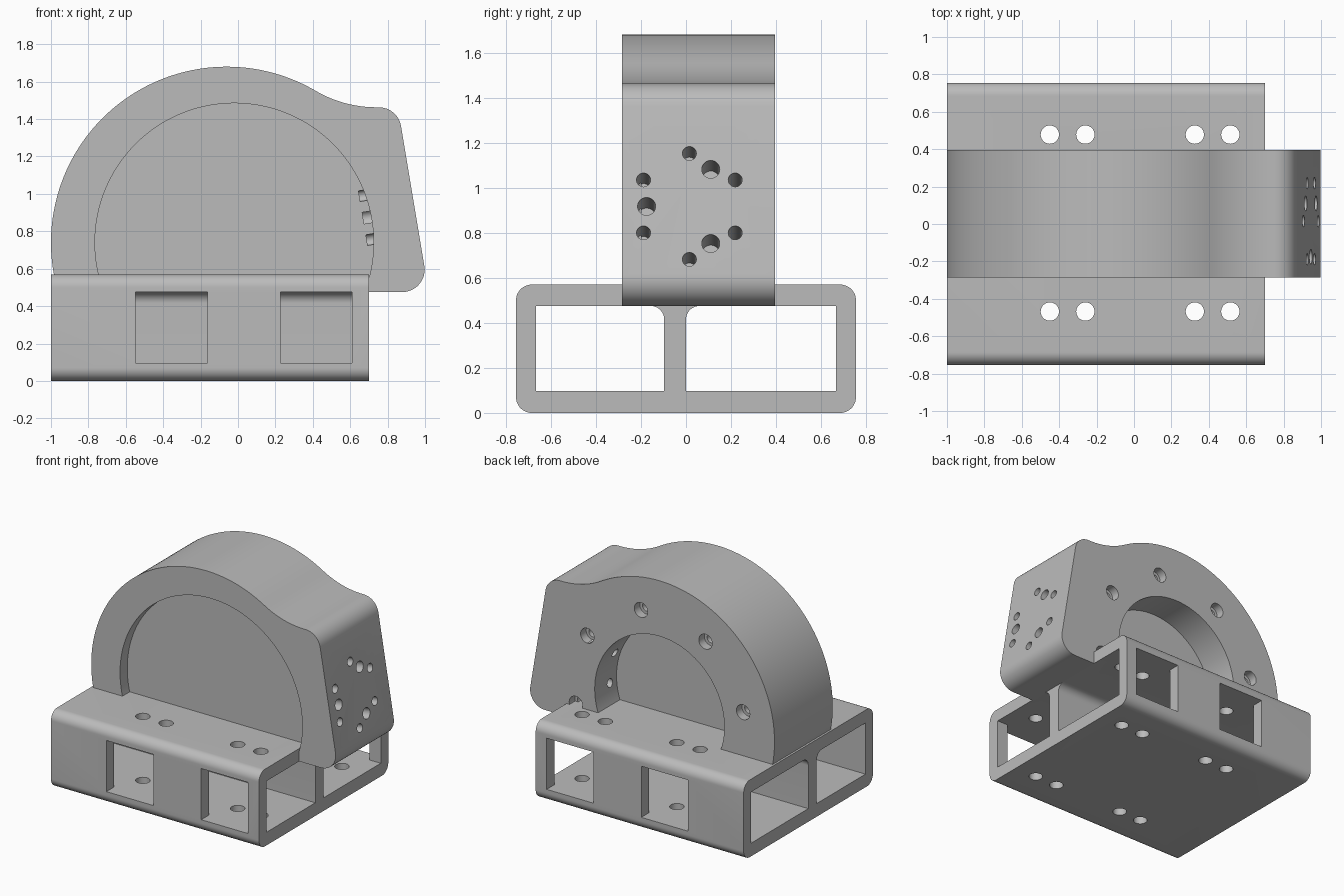
import bpy, bmesh
from math import sin, cos, radians, pi
from mathutils import Matrix, Vector

if "Cube" in bpy.data.objects:
    bpy.data.objects.remove(bpy.data.objects["Cube"])

gray = bpy.data.materials.new("machined gray")
gray.use_nodes = True
gray.diffuse_color = (0.5, 0.5, 0.5, 1)
gray.node_tree.nodes["Principled BSDF"].inputs["Base Color"].default_value = (0.5, 0.5, 0.5, 1)


def add_object(name, bm):
    bmesh.ops.recalc_face_normals(bm, faces=bm.faces)
    mesh = bpy.data.meshes.new(name)
    bm.to_mesh(mesh)
    bm.free()
    mesh.materials.append(gray)
    obj = bpy.data.objects.new(name, mesh)
    bpy.context.collection.objects.link(obj)
    return obj


def arc(cx, cy, r, start, end, steps=12):
    angles = [radians(start + (end - start) * i / steps) for i in range(steps + 1)]
    return [(cx + r * cos(a), cy + r * sin(a)) for a in angles]


def prism(name, points, axis, low, high):
    """Extrude a profile along X (points are y, z) or along Y (points are x, z)."""
    bm = bmesh.new()
    place = (lambda a, b: (low, a, b)) if axis == "X" else (lambda a, b: (a, low, b))
    face = bm.faces.new([bm.verts.new(place(a, b)) for a, b in points])
    grown = bmesh.ops.extrude_face_region(bm, geom=[face])["geom"]
    move = Vector((high - low, 0, 0)) if axis == "X" else Vector((0, high - low, 0))
    bmesh.ops.translate(bm, vec=move, verts=[g for g in grown if isinstance(g, bmesh.types.BMVert)])
    return add_object(name, bm)


def box(name, x0, x1, y0, y1, z0, z1):
    return prism(name, [(x0, z0), (x1, z0), (x1, z1), (x0, z1)], "Y", y0, y1)


def cylinder(name, start, end, r, segments=28):
    start, end = Vector(start), Vector(end)
    turn = (end - start).to_track_quat("Z", "Y").to_matrix().to_4x4()
    bm = bmesh.new()
    bmesh.ops.create_cone(bm, cap_ends=True, segments=segments, radius1=r, radius2=r,
                          depth=(end - start).length,
                          matrix=Matrix.Translation((start + end) / 2) @ turn)
    return add_object(name, bm)


def carve(obj, cutters):
    bpy.context.view_layer.objects.active = obj
    for cutter in cutters:
        mod = obj.modifiers.new("cut", "BOOLEAN")
        mod.operation, mod.solver, mod.object = "DIFFERENCE", "EXACT", cutter
        bpy.ops.object.modifier_apply(modifier=mod.name)
        bpy.data.objects.remove(cutter)
    bpy.ops.object.select_all(action="DESELECT")
    obj.select_set(True)
    bpy.ops.object.shade_smooth_by_angle(angle=radians(30))


# Base: rounded double box tube
W, H, R = 0.755, 0.57, 0.07
outline = (arc(W - R, R, R, -90, 0) + arc(W - R, H - R, R, 0, 90)
           + arc(R - W, H - R, R, 90, 180) + arc(R - W, R, R, 180, 270))
base = prism("base_tube", outline, "X", -1, 0.7)

# Tube cells, filleted where the web meets the top wall
floor, roof, f = 0.097, 0.475, 0.06
front_cell = [(-0.667, roof), (-0.667, floor), (-0.097, floor)] + arc(-0.097 - f, roof - f, f, 0, 90)
back_cell = [(0.667, roof), (0.667, floor), (0, floor)] + arc(f, roof - f, f, 180, 90)
cuts = [prism("cell_cutter", p, "X", -1.1, 0.8) for p in (front_cell, back_cell)]

# Windows in the front and back walls
for x0, x1 in ((-0.547, -0.163), (0.228, 0.61)):
    for y0, y1 in ((-0.9, -0.6), (0.6, 0.9)):
        cuts.append(box("window_cutter", x0, x1, y0, y1, floor, roof))

# Mounting holes through top and bottom walls
for x in (-0.45, -0.26, 0.325, 0.515):
    for y in (-0.468, 0.478):
        cuts.append(cylinder("mount_cutter", (x, y, -0.1), (x, y, 0.7), 0.049))
carve(base, cuts)

# Housing: round body flowing into a slanted end boss
CX, CZ, FRONT, BACK, TILT = -0.06, 0.74, -0.285, 0.395, 9.6
profile = (arc(0.878, 0.595, 0.12, -90, TILT)
           + arc(0.753, 1.343, 0.12, TILT, 90)
           + arc(0.74, 2.106, 0.643, 270, 239.6, 16)
           + arc(CX, CZ, 0.94, 59.6, 193.5, 80)[1:]
           + [(0.69, 0.52), (0.69, roof)])
housing = prism("housing", profile, "Y", FRONT, BACK)

# Wide shallow front recess and narrower deep back recess
cuts = [cylinder("front_recess_cutter", (-0.02, -0.4, CZ), (-0.02, -0.2, CZ), 0.745, 128),
        cylinder("back_recess_cutter", (CX, 0.14, CZ), (CX, 0.5, CZ), 0.53, 96)]

# Counterbored screw holes around the back recess
for i in range(8):
    a = radians(32.5 + 45 * i)
    x, z = CX + 0.7 * cos(a), CZ + 0.7 * sin(a)
    if z > 0.55:
        cuts.append(cylinder("counterbore_cutter", (x, 0.33, z), (x, 0.5, z), 0.055))
        cuts.append(cylinder("screw_cutter", (x, 0, z), (x, 0.45, z), 0.033))

# Holes drilled square to the slanted end face: six small, three large
normal = Vector((cos(radians(TILT)), 0, sin(radians(TILT))))
drills = [(30 + 60 * i, 0.235, 0.031) for i in range(6)] + [(60 + 120 * i, 0.19, 0.04) for i in range(3)]
for angle, ring, r in drills:
    y = 0.015 + ring * cos(radians(angle))
    z = 0.917 + ring * sin(radians(angle))
    mouth = Vector((0.87 + (1.36 - z) * 0.169, y, z))
    depth = 0.52 if y > 0.2 else 0.28
    cuts.append(cylinder("drill_cutter", mouth - normal * depth, mouth + normal * 0.1, r))
carve(housing, cuts)
